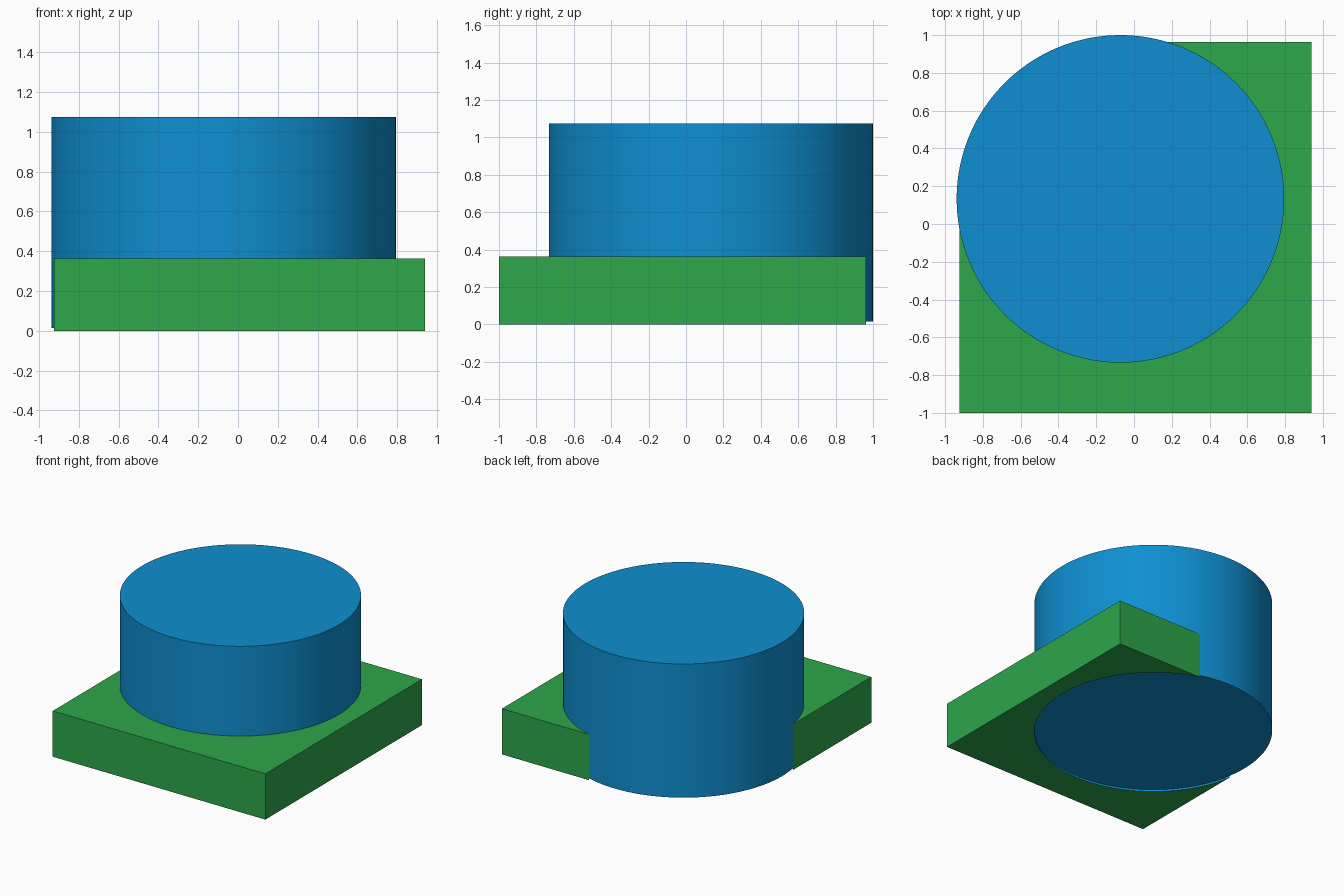
import bpy, bmesh, math

if "Cube" in bpy.data.objects:
    bpy.data.objects.remove(bpy.data.objects["Cube"])

def material(name, rgb):
    m = bpy.data.materials.new(name)
    m.diffuse_color = (*rgb, 1)
    m.use_nodes = True
    m.node_tree.nodes["Principled BSDF"].inputs["Base Color"].default_value = m.diffuse_color
    return m

GREEN = material("green", (0.026, 0.385, 0.070))
BLUE = material("blue", (0.0044, 0.275, 0.638))

# Drum circle and plate rectangle
CX, CY, R = -0.072, 0.133, 0.867
X0, X1, Y0, Y1 = -0.925, 0.94, -1.0, 0.963

def arc(a, b, n):
    return [(CX + R * math.cos(a + (b - a) * i / n),
             CY + R * math.sin(a + (b - a) * i / n)) for i in range(n + 1)]

def prism(name, outline, z0, z1, mats, side_rule):
    """Extrude a counter-clockwise outline; side_rule(i) picks each wall's material."""
    bm = bmesh.new()
    low = [bm.verts.new((x, y, z0)) for x, y in outline]
    high = [bm.verts.new((x, y, z1)) for x, y in outline]
    bm.faces.new(low[::-1])
    bm.faces.new(high)
    n = len(outline)
    for i in range(n):
        j = (i + 1) % n
        f = bm.faces.new((low[i], low[j], high[j], high[i]))
        f.material_index = side_rule(i)
    bmesh.ops.recalc_face_normals(bm, faces=bm.faces)
    me = bpy.data.meshes.new(name)
    bm.to_mesh(me)
    bm.free()
    for m in mats:
        me.materials.append(m)
    ob = bpy.data.objects.new(name, me)
    bpy.context.collection.objects.link(ob)
    bpy.ops.object.select_all(action='DESELECT')
    ob.select_set(True)
    bpy.context.view_layer.objects.active = ob
    bpy.ops.object.shade_smooth_by_angle(angle=math.radians(30))
    return ob

# Angles where the circle crosses the plate's back and left edges
back = math.asin((Y1 - CY) / R)
left = -math.acos((X0 - CX) / R)
inner = arc(left, back, 90)                      # part of the circle inside the plate
outer = arc(back, left + 2 * math.pi, 48)        # part overhanging the back left corner

# Drum, full circle, set slightly above the plate's underside
prism("drum", inner[:-1] + outer[:-1], 0.015, 1.075, [BLUE], lambda i: 0)

# Plate with the drum's seat cut out of its back left corner
seat = inner[::-1]
corners = [(X0, Y0), (X1, Y0), (X1, Y1)]
prism("base_plate", corners + seat, 0.0, 0.363, [GREEN, BLUE],
      lambda i: 1 if 3 <= i < 3 + len(seat) - 1 else 0)
